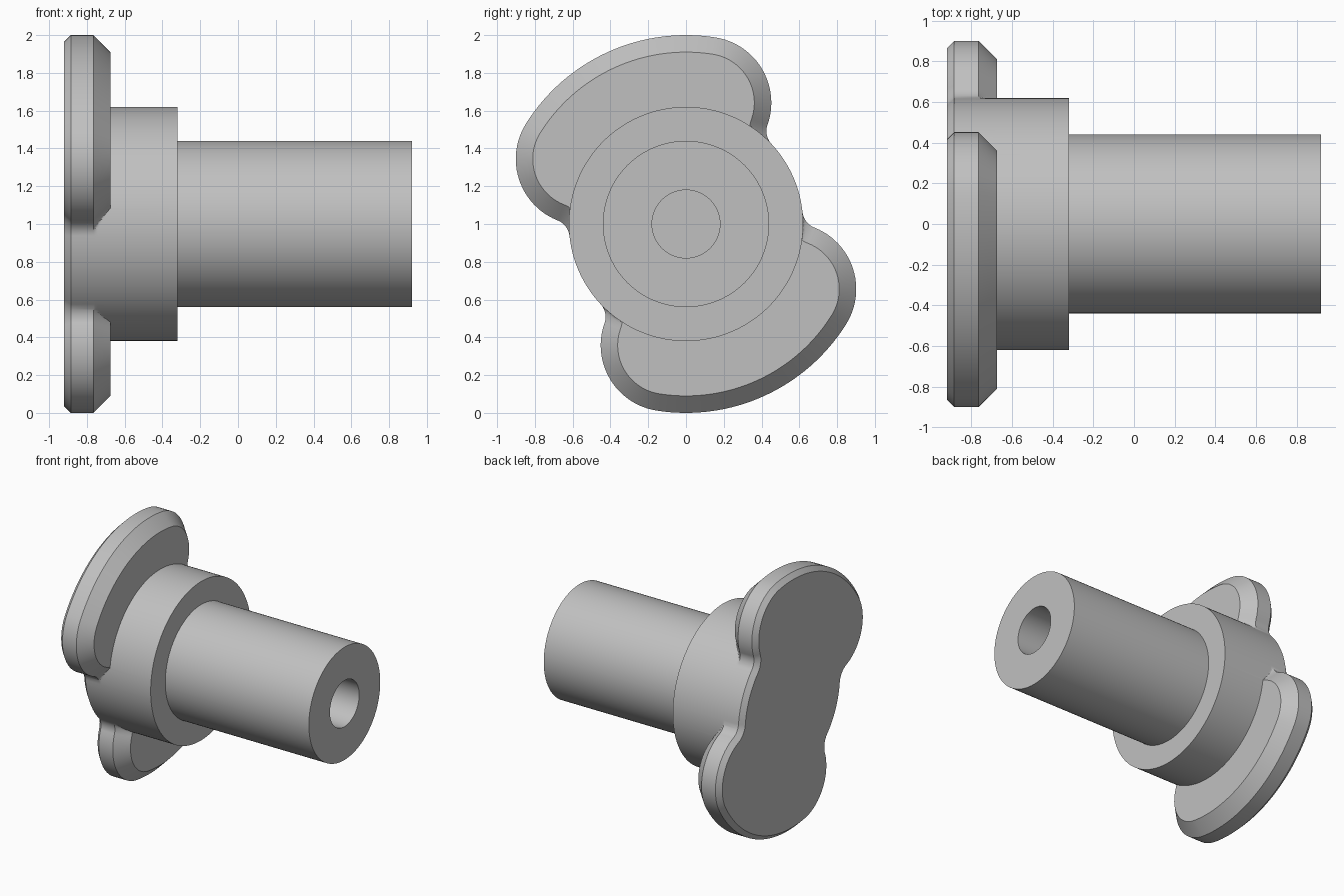
import bpy, bmesh
from math import sin, cos, acos, pi, radians, hypot, atan2

cube = bpy.data.objects.get("Cube")
if cube:
    bpy.data.objects.remove(cube, do_unlink=True)

# Main sizes
HUB, SHAFT, BORE = 0.62, 0.44, 0.18
TIP, CORNER, FILLET = 1.0, 0.35, 0.10
HALF = radians(33.5)       # half the sweep of a lobe's outer arc
LEAN = radians(114.5)      # direction of the upper lobe
BACK, PLATE, STEP, END = -0.92, -0.675, -0.32, 0.92


def arc(centre, radius, start, stop, steps):
    """Points on an arc, without its last point."""
    angles = [start + (stop - start) * i / steps for i in range(steps)]
    return [(centre[0] + radius * cos(a), centre[1] + radius * sin(a)) for a in angles]


def outline(inset):
    """Two-lobed cam outline, offset inwards by inset."""
    reach = TIP - CORNER
    a, b = CORNER + FILLET, HUB + FILLET
    bend = HALF + acos((reach**2 + b**2 - a**2) / (2 * reach * b))
    c = (reach * cos(HALF), reach * sin(HALF))
    f = (b * cos(bend), b * sin(bend))
    turn = atan2(f[1] - c[1], f[0] - c[0])
    half = arc((0, 0), TIP - inset, 0, HALF, 16)
    half += arc(c, CORNER - inset, HALF, turn, 24)
    half += arc(f, FILLET + inset, turn + pi, bend + pi, 20)
    half += arc((0, 0), HUB - inset, bend, pi / 2, 8)
    half.append((0, HUB - inset))
    lobe = [(y, -z) for y, z in half[:0:-1]] + half
    lobe = lobe[:-1]
    points = lobe + [(-y, -z) for y, z in lobe]
    return [(y * cos(LEAN) - z * sin(LEAN), y * sin(LEAN) + z * cos(LEAN)) for y, z in points]


def at_least(points, radius):
    """Push points out to the hub cylinder where they fall inside it."""
    scales = [max(1, radius / hypot(*p)) for p in points]
    return [(y * s, z * s) for (y, z), s in zip(points, scales)]


def circle(points, radius):
    return [(y * radius / hypot(y, z), z * radius / hypot(y, z)) for y, z in points]


# Cam plate sections: small rear chamfer, straight rim, wide front chamfer
sections = [(BACK, outline(0.035)), (BACK + 0.035, outline(0))]
for i in range(9):
    inset = 0.09 * i / 8
    sections.append((PLATE - 0.09 + inset, at_least(outline(inset), HUB)))

# Hub, shaft and blind bore sections
base = sections[-1][1]
for x, radius in [(PLATE, HUB), (STEP, HUB), (STEP, SHAFT),
                  (END, SHAFT), (END, BORE), (-0.1, BORE)]:
    sections.append((x, circle(base, radius)))

# Loft all sections into one closed body
bm = bmesh.new()
rings = [[bm.verts.new((x, y, z + 1)) for y, z in pts] for x, pts in sections]
for r, s in zip(rings, rings[1:]):
    for i in range(len(r)):
        bm.faces.new((r[i - 1], r[i], s[i], s[i - 1]))
bm.faces.new(rings[0])
bm.faces.new(rings[-1])
bmesh.ops.remove_doubles(bm, verts=bm.verts, dist=0.0001)
bmesh.ops.recalc_face_normals(bm, faces=bm.faces)
mesh = bpy.data.meshes.new("cam_shaft")
bm.to_mesh(mesh)
bm.free()
body = bpy.data.objects.new("cam_shaft", mesh)
bpy.context.collection.objects.link(body)

# Plain grey material
grey = bpy.data.materials.new("plain_grey")
grey.use_nodes = True
colour = (0.53, 0.53, 0.53, 1)
grey.diffuse_color = colour
grey.node_tree.nodes["Principled BSDF"].inputs["Base Color"].default_value = colour
mesh.materials.append(grey)

# Smooth curved walls, sharp edges
bpy.ops.object.select_all(action="DESELECT")
body.select_set(True)
bpy.context.view_layer.objects.active = body
bpy.ops.object.shade_smooth_by_angle(angle=radians(30))
